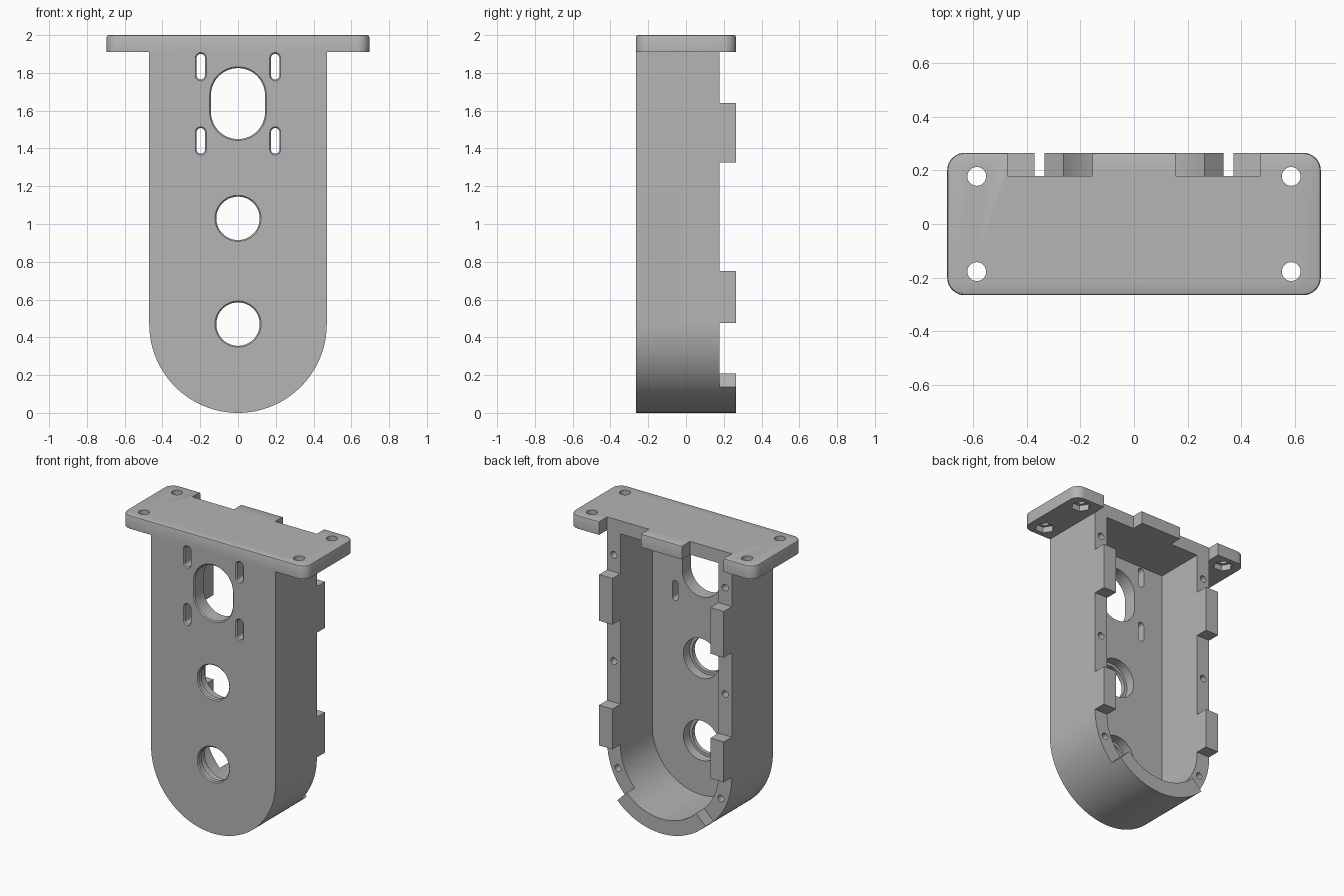
import bpy, bmesh
from math import sin, cos, pi, radians
from mathutils import Vector

cube = bpy.data.objects.get("Cube")
if cube:
    bpy.data.objects.remove(cube, do_unlink=True)

R, WALL = 0.47, 0.10            # outer radius of the rounded end, wall thickness
FRONT, BACK, RIM = -0.265, 0.265, 0.178
UNDER, TOP = 1.91, 2.0          # flange underside and top

grey = bpy.data.materials.new("light_grey")
grey.use_nodes = True
colour = (0.46, 0.46, 0.46, 1)
grey.diffuse_color = colour
grey.node_tree.nodes["Principled BSDF"].inputs["Base Color"].default_value = colour


def loft(name, rings):
    """Closed solid through a stack of matching outlines."""
    bm = bmesh.new()
    loops = [[bm.verts.new(p) for p in ring] for ring in rings]
    n = len(loops[0])
    bm.faces.new(loops[0])
    bm.faces.new(loops[-1])
    for a, b in zip(loops, loops[1:]):
        for i in range(n):
            j = (i + 1) % n
            bm.faces.new((a[i], a[j], b[j], b[i]))
    bmesh.ops.recalc_face_normals(bm, faces=bm.faces)
    mesh = bpy.data.meshes.new(name)
    bm.to_mesh(mesh)
    bm.free()
    mesh.materials.append(grey)
    obj = bpy.data.objects.new(name, mesh)
    bpy.context.collection.objects.link(obj)
    return obj


def along_y(points, y):
    return [Vector((x, y, z)) for x, z in points]


def along_z(points, z):
    return [Vector((x, y, z)) for x, y in points]


def circle(u, v, r, n=48, turn=0):
    return [(u + r * cos(2 * pi * i / n + turn), v + r * sin(2 * pi * i / n + turn)) for i in range(n)]


def stadium(x, z, r, half, n=24):
    top = [(x + r * cos(pi * i / n), z + half + r * sin(pi * i / n)) for i in range(n + 1)]
    return top + [(2 * x - a, 2 * z - b) for a, b in top]


def rounded_end(r, top, n=64):
    arc = [(r * cos(pi + pi * i / n), R + r * sin(pi + pi * i / n)) for i in range(n + 1)]
    return arc + [(r, top), (-r, top)]


def rounded_rect(hx, hy, r, n=8):
    pts = []
    for k, (sx, sy) in enumerate(((1, 1), (-1, 1), (-1, -1), (1, -1))):
        for i in range(n + 1):
            a = (k + i / n) * pi / 2
            pts.append((sx * (hx - r) + r * cos(a), sy * (hy - r) + r * sin(a)))
    return pts


def prism_y(name, points, y0, y1):
    return loft(name, [along_y(points, y0), along_y(points, y1)])


def prism_z(name, points, z0, z1):
    return loft(name, [along_z(points, z0), along_z(points, z1)])


def combine(target, other, operation):
    mod = target.modifiers.new("combine", 'BOOLEAN')
    mod.operation, mod.solver, mod.object = operation, 'EXACT', other
    bpy.context.view_layer.objects.active = target
    bpy.ops.object.modifier_apply(modifier=mod.name)
    bpy.data.objects.remove(other, do_unlink=True)


def cut(cutter):
    combine(housing, cutter, 'DIFFERENCE')


# Round-ended body joined to the mounting flange
housing = prism_y("housing", rounded_end(R, 1.95), FRONT, BACK)
flange = loft("flange", [along_z(rounded_rect(0.695 - d, BACK - d, 0.065 - d), z)
                         for z, d in ((UNDER, 0), (TOP - 0.01, 0), (TOP - 0.003, 0.003), (TOP, 0.01))])
combine(housing, flange, 'UNION')

# Open cavity
cut(prism_y("cavity", rounded_end(R - WALL, UNDER), FRONT + WALL, 0.4))

# Gaps between the locating tabs on the rear rim, and screw holes in the rim
for s in (1, -1):
    gaps = ([(0.155, 1.64), (R, 1.64), (R, 2.1), (0.155, 2.1)],
            [(0.2, 0.75), (0.6, 0.75), (0.6, 1.325), (0.2, 1.325)],
            [(0, R), (0.6, R - 0.6), (0.6, R + 0.005), (0, R + 0.005)])
    for gap in gaps:
        cut(prism_y("gap", [(s * x, z) for x, z in gap], RIM, 0.4))
    mid = R - WALL / 2
    tilt = radians(22.5)
    for x, z in ((mid, 1.755), (mid, 1.03), (mid * cos(tilt), R - mid * sin(tilt))):
        cut(prism_y("rim_hole", circle(s * x, z, 0.023, 24), 0.07, 0.3))

# Chamfered openings in the front wall
openings = [(0, 1.6375, 0.143, 0.045), (0, 1.03, 0.115, 0), (0, 0.47, 0.115, 0)]
openings += [(s * 0.197, z, 0.022, 0.046) for s in (1, -1) for z in (1.833, 1.44)]
for x, z, r, half in openings:
    outline = (lambda q: stadium(x, z, q, half)) if half else (lambda q: circle(x, z, q))
    cut(loft("opening", [along_y(outline(q), y) for y, q in
                         ((FRONT - 0.01, r + 0.017), (FRONT + 0.007, r), (-0.1, r))]))
    if not half:
        cut(prism_y("counterbore", circle(x, z, 0.135), FRONT + 0.035, -0.1))

# Flange bolt holes with hexagonal nut pockets underneath
for x in (-0.585, 0.585):
    for y in (-0.177, 0.177):
        cut(prism_z("bolt_hole", circle(x, y, 0.035, 32), 1.85, 2.1))
        cut(prism_z("nut_pocket", circle(x, y, 0.062, 6), 1.85, UNDER + 0.04))

# Tidy coplanar faces and shade
bm = bmesh.new()
bm.from_mesh(housing.data)
bmesh.ops.remove_doubles(bm, verts=bm.verts, dist=0.00005)
bmesh.ops.dissolve_limit(bm, angle_limit=radians(0.2), verts=bm.verts, edges=bm.edges)
bm.to_mesh(housing.data)
bm.free()
bpy.ops.object.select_all(action='DESELECT')
housing.select_set(True)
bpy.context.view_layer.objects.active = housing
bpy.ops.object.shade_smooth_by_angle(angle=radians(30))
